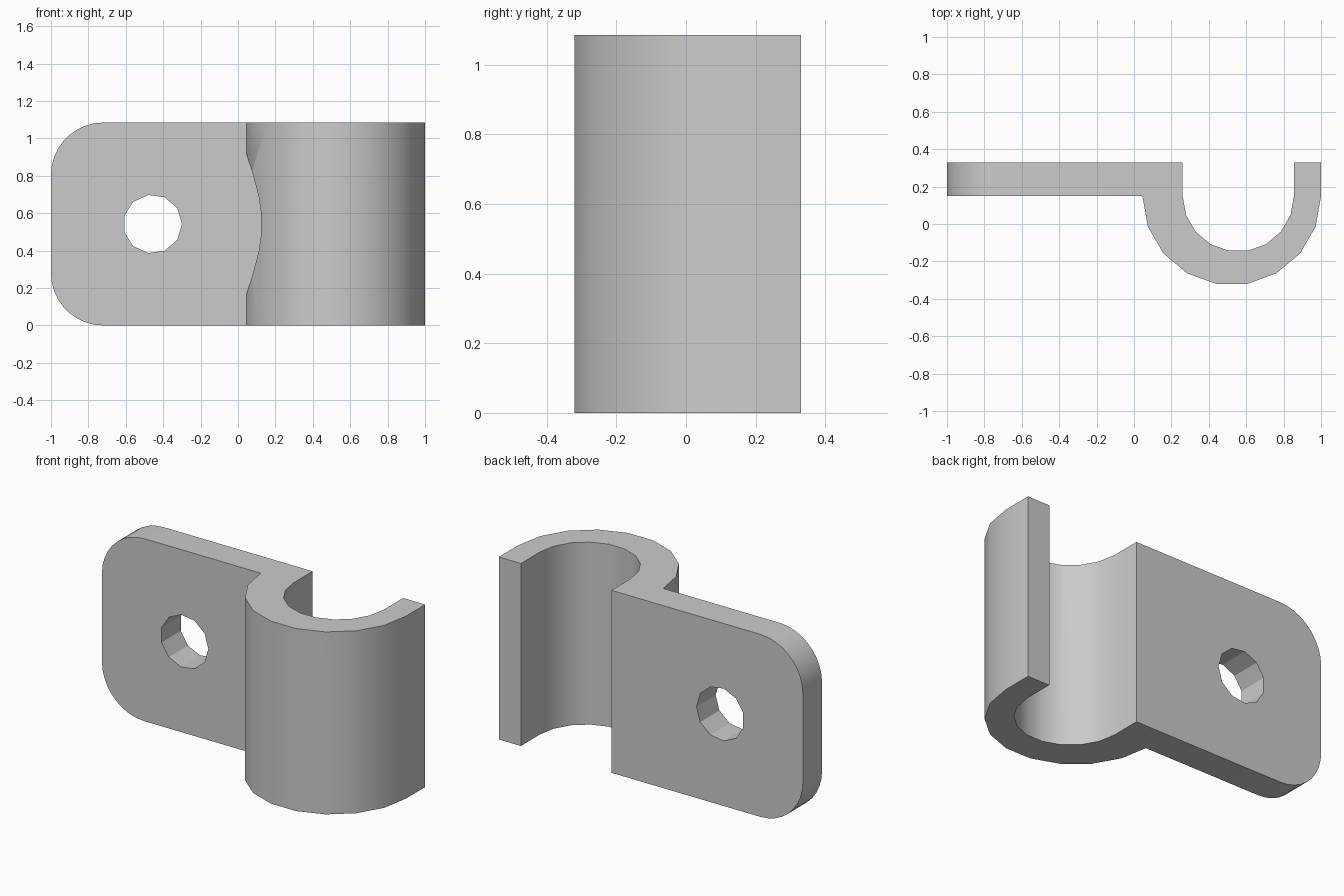
import bpy
import bmesh
from math import cos, sin, pi, radians
from mathutils import Vector

cube = bpy.data.objects.get("Cube")
if cube:
    bpy.data.objects.remove(cube, do_unlink=True)

HEIGHT = 1.085
BACK, FRONT = 0.33, 0.15      # y of the plate's two faces


def arc(cx, cy, r, start, end, steps):
    """Points along a circular arc, angles in degrees."""
    angles = [radians(start + (end - start) * i / steps) for i in range(steps + 1)]
    return [(cx + r * cos(a), cy + r * sin(a)) for a in angles]


def prism(name, outline, offset):
    """Extrude a closed 3D outline into a solid."""
    mesh = bpy.data.meshes.new(name)
    bm = bmesh.new()
    face = bm.faces.new([bm.verts.new(p) for p in outline])
    ext = bmesh.ops.extrude_face_region(bm, geom=[face])
    verts = [v for v in ext["geom"] if isinstance(v, bmesh.types.BMVert)]
    bmesh.ops.translate(bm, verts=verts, vec=Vector(offset))
    bmesh.ops.recalc_face_normals(bm, faces=bm.faces)
    bm.to_mesh(mesh)
    bm.free()
    obj = bpy.data.objects.new(name, mesh)
    bpy.context.collection.objects.link(obj)
    return obj


def y_prism(name, points, y0, y1):
    return prism(name, [(x, y0, z) for x, z in points], (0, y1 - y0, 0))


def combine(target, cutter, operation):
    """Apply a boolean and discard the cutter."""
    cutter.hide_render = True
    mod = target.modifiers.new(operation.title(), "BOOLEAN")
    mod.object, mod.operation, mod.solver = cutter, operation, "EXACT"
    bpy.context.view_layer.objects.active = target
    bpy.ops.object.modifier_apply(modifier=mod.name)
    bpy.data.objects.remove(cutter, do_unlink=True)


# Plate and hook-shaped clamp as one bent profile
profile = [(-1, BACK), (-1, FRONT)]
profile += arc(0.5225, FRONT, 0.4775, 180, 360, 9)
profile += [(1, BACK), (0.855, BACK)]
profile += arc(0.5575, FRONT, 0.2975, 360, 180, 9)
profile += [(0.26, BACK)]
bracket = prism("clamp_bracket", [(x, y, 0) for x, y in profile], (0, 0, HEIGHT))

# Rounded left end of the plate
R = 0.28
corners = arc(R - 1, HEIGHT - R, R, 90, 180, 9) + arc(R - 1, R, R, 180, 270, 9)
outline = corners + [(1.2, 0), (1.2, HEIGHT)]
combine(bracket, y_prism("rounded_outline", outline, -0.6, 0.6), "INTERSECT")

# Screw hole
hole = arc(-0.457, HEIGHT / 2, 0.157, 0, 360, 11)[:-1]
combine(bracket, y_prism("hole_cutter", hole, 0, 0.6), "DIFFERENCE")

# Shallow clearance for the screw head on the clamp's side
half = [(0.045, 0.38), (0.055, 0.34), (0.077, 0.275), (0.11, 0.15), (0.123, 0.06)]
mid = HEIGHT / 2
curve = [(x, mid + d) for x, d in half] + [(x, mid - d) for x, d in reversed(half)]
relief = [(0.02, mid + 0.38)] + curve + [(0.02, mid - 0.38)]
combine(bracket, y_prism("relief_cutter", relief, FRONT, -0.6), "DIFFERENCE")

# Plain grey finish
grey = bpy.data.materials.new("plain_grey")
grey.use_nodes = True
color = (0.6, 0.6, 0.6, 1)
grey.diffuse_color = color
grey.node_tree.nodes["Principled BSDF"].inputs["Base Color"].default_value = color
bracket.data.materials.clear()
bracket.data.materials.append(grey)
for poly in bracket.data.polygons:
    poly.material_index = 0

# Smooth bends, crisp edges
bpy.ops.object.select_all(action="DESELECT")
bracket.select_set(True)
bpy.context.view_layer.objects.active = bracket
bpy.ops.object.shade_smooth_by_angle(angle=radians(28))
